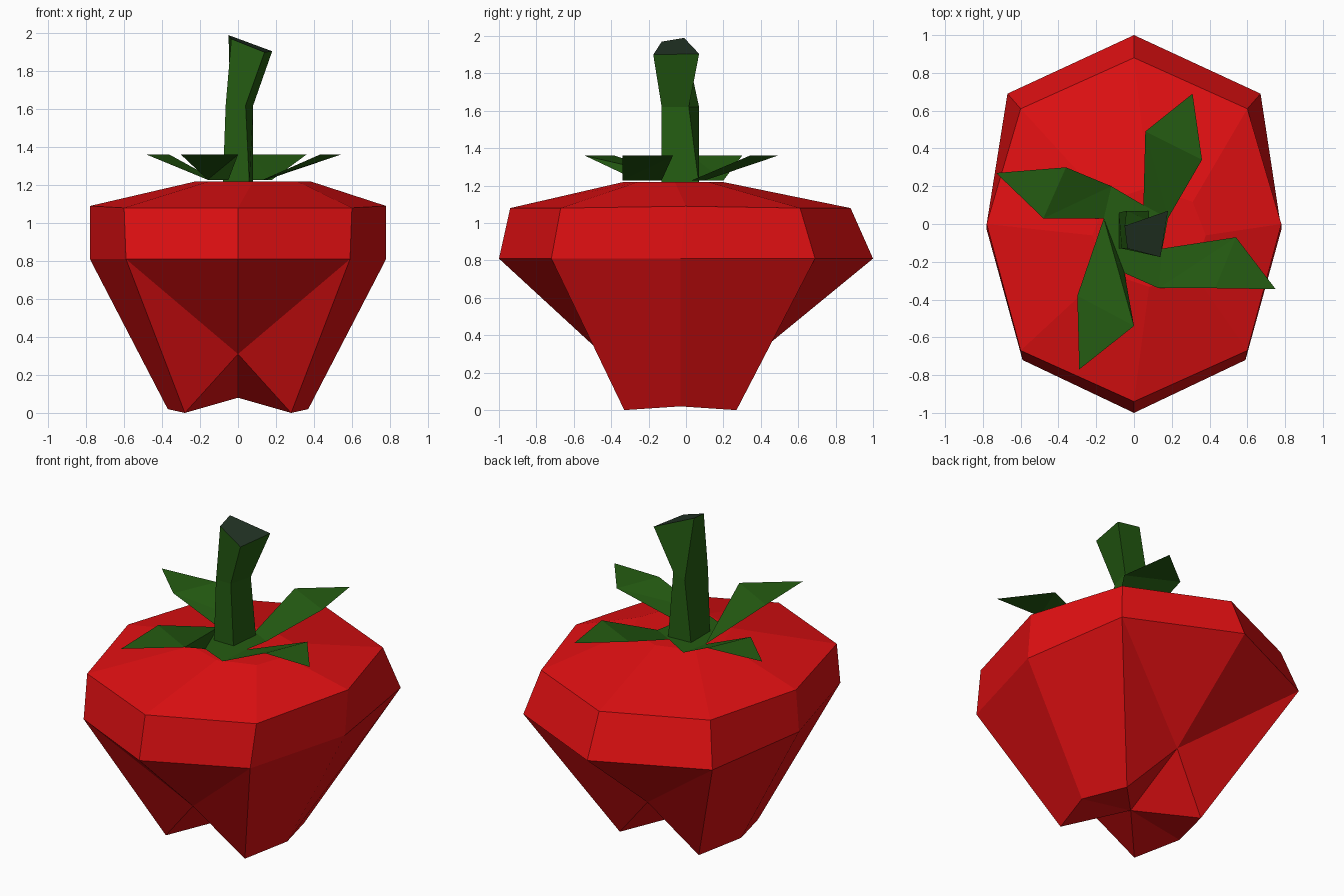
import bpy

if "Cube" in bpy.data.objects:
    bpy.data.objects.remove(bpy.data.objects["Cube"])


def material(name, rgb):
    m = bpy.data.materials.new(name)
    m.diffuse_color = (*rgb, 1)
    m.use_nodes = True
    m.node_tree.nodes["Principled BSDF"].inputs["Base Color"].default_value = m.diffuse_color
    return m


RED = material("berry red", (0.75, 0.005, 0.006))
GREEN = material("leaf green", (0.018, 0.108, 0.006))
CUT = material("dark stem end", (0.016, 0.033, 0.018))


def build(name, verts, faces, mats):
    me = bpy.data.meshes.new(name)
    me.from_pydata(verts, [], faces)
    for m in mats:
        me.materials.append(m)
    ob = bpy.data.objects.new(name, me)
    bpy.context.collection.objects.link(ob)
    return ob


def bridge(levels, n):
    """Quads between consecutive n-sided rings."""
    return [(r * n + i, r * n + (i + 1) % n, (r + 1) * n + (i + 1) % n, (r + 1) * n + i)
            for r in range(levels - 1) for i in range(n)]


def mirror_ring(half):
    """Front-to-back half profile on +x, mirrored into a closed ring."""
    return half + [(-x, y, z) for x, y, z in half[-2:0:-1]]


# Fruit body: mirrored eight-sided rings, notched base
base = mirror_ring([(0, -.457, .31), (.28, -.33, 0), (.37, -.03, .02), (.28, .27, 0), (0, .39, .31)])
wide = mirror_ring([(0, -1, .81), (.59, -.72, .81), (.78, -.03, .81), (.67, .69, .81), (0, 1, .81)])
rim = mirror_ring([(0, -.94, 1.08), (.6, -.67, 1.08), (.78, 0, 1.09), (.6, .61, 1.08), (0, .88, 1.08)])
crown = [(.08 + .385 * x, -.06 + .29 * y, 1.22) for x, y, z in rim]
verts = base + wide + rim + crown + [(0, -.03, .08)]
faces = []
for f in bridge(4, 8):
    # notch panels (beside x = 0) are creased from the wide corner to the notch
    if f[0] < 8 and f[0] in (0, 4):
        faces += [(f[0], f[1], f[2]), (f[0], f[2], f[3])]
    elif f[0] < 8 and f[1] in (0, 4):
        faces += [(f[0], f[1], f[3]), (f[1], f[2], f[3])]
    else:
        faces.append(f)
faces += [((i + 1) % 8, i, 32) for i in range(8)]
faces.append(tuple(range(24, 32)))
build("fruit", verts, faces, [RED])

# Leaf cap: central patch with four upturned leaves
Z0, Z1 = 1.228, 1.36
patch = [(.15, -.13), (.18, .03), (.05, .1), (-.12, .2), (-.16, .03), (-.05, -.26), (.13, -.34)]
verts = [(x, y, Z0) for x, y in patch]
faces = [tuple(range(7))]
leaves = [  # base edge, outer corners, tip
    (1, 2, (.36, .34), (.06, .49), (.31, .69)),
    (3, 4, (-.36, .30), (-.48, .03), (-.73, .27)),
    (4, 5, (-.30, -.38), (0, -.54), (-.29, -.77)),
    (6, 0, (.43, -.34), (.54, -.07), (.75, -.345)),
]
for a, b, p, q, tip in leaves:
    n = len(verts)
    verts += [(*c, Z1) for c in (p, q, tip)]
    faces += [(a, n, n + 1), (a, n + 1, b), (n, n + 2, n + 1)]
build("leaves", verts, faces, [GREEN])

# Stem: four-sided, flaring and leaning at the cut end
stem = [(-.08, -.13, 1.2), (.06, -.13, 1.2), (.08, .07, 1.2), (-.08, .06, 1.2),
        (-.065, -.13, 1.62), (.04, -.13, 1.62), (.08, .015, 1.62), (-.04, .07, 1.62),
        (-.035, -.13, 1.97), (.14, -.175, 1.9), (.18, .07, 1.905), (-.05, -.01, 1.99)]
ob = build("stem", stem, bridge(3, 4) + [(8, 9, 10, 11)], [GREEN, CUT])
ob.data.polygons[-1].material_index = 1
